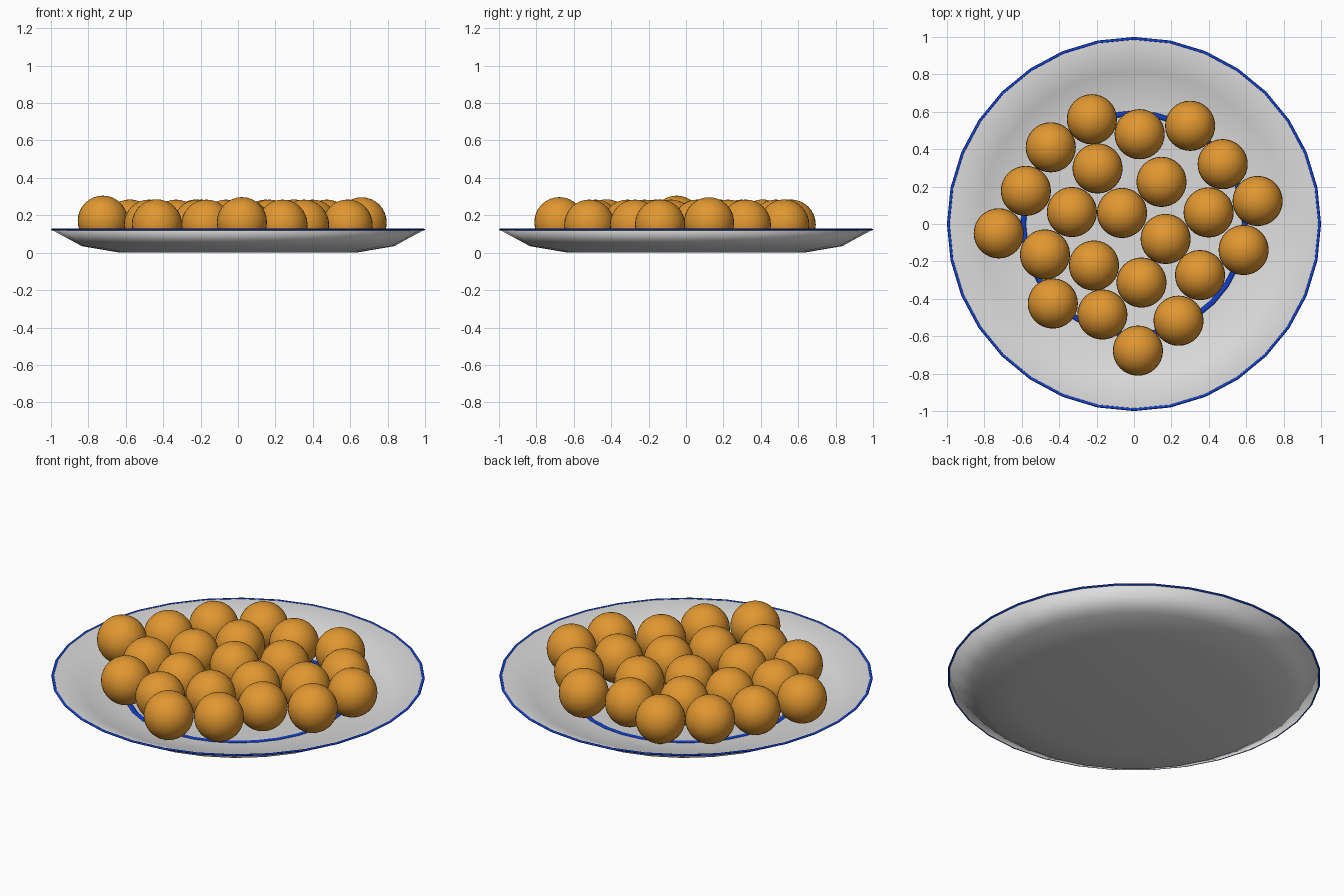
import bpy, bmesh, math
from mathutils import Matrix

if "Cube" in bpy.data.objects:
    bpy.data.objects.remove(bpy.data.objects["Cube"])


def material(name, rgb):
    m = bpy.data.materials.new(name)
    m.diffuse_color = (*rgb, 1)
    m.use_nodes = True
    m.node_tree.nodes["Principled BSDF"].inputs["Base Color"].default_value = m.diffuse_color
    return m


WHITE = material("porcelain white", (0.72, 0.72, 0.72))
BLUE = material("glaze blue", (0.006, 0.05, 0.6))
ORANGE = material("golden orange", (0.75, 0.31, 0.03))


def finish(bm, name, mat):
    bmesh.ops.remove_doubles(bm, verts=bm.verts, dist=1e-5)
    bmesh.ops.recalc_face_normals(bm, faces=bm.faces)
    mesh = bpy.data.meshes.new(name)
    bm.to_mesh(mesh)
    bm.free()
    mesh.materials.append(mat)
    mesh.polygons.foreach_set("use_smooth", [True] * len(mesh.polygons))
    ob = bpy.data.objects.new(name, mesh)
    bpy.context.collection.objects.link(ob)
    return ob


def lathe(name, profile, mat, steps=32, closed=False):
    """Spin an (r, z) profile about the z axis."""
    bm = bmesh.new()
    vs = [bm.verts.new((r, 0, z)) for r, z in profile]
    pairs = list(zip(vs, vs[1:])) + ([(vs[-1], vs[0])] if closed else [])
    edges = [bm.edges.new(p) for p in pairs]
    bmesh.ops.spin(bm, geom=vs + edges, cent=(0, 0, 0), axis=(0, 0, 1),
                   angle=math.tau, steps=steps, use_merge=True)
    return finish(bm, name, mat)


def ring(name, radius, z, width, height):
    """Thin painted band with an oval section."""
    section = [(radius + width * math.cos(a), z + height * math.sin(a))
               for a in (i * math.tau / 8 for i in range(8))]
    return lathe(name, section, BLUE, closed=True)


# Shallow plate: underside, then rim, then top surface
lathe("plate", [(0, 0), (0.63, 0), (0.835, 0.035), (0.995, 0.122),
                (0.985, 0.126), (0.82, 0.05), (0.61, 0.016), (0, 0.016)], WHITE)

# Blue bands on the rim and around the floor
ring("rim_band", 0.992, 0.124, 0.008, 0.005)
ring("floor_band", 0.592, 0.016, 0.014, 0.004)

# Round dumplings: resting on the floor, the outer ones lifted by the slope
R = 0.134
SPOTS = [(-.225, .56), (.03, .48), (.30, .525), (-.445, .41), (-.195, .297),
         (.147, .225), (.474, .32), (-.578, .177), (-.332, .064), (-.064, .059),
         (.399, .062), (.661, .123), (-.723, -.05), (-.476, -.163), (-.214, -.222),
         (.169, -.08), (.586, -.139), (.353, -.273), (.04, -.313), (-.434, -.425),
         (-.169, -.484), (.238, -.517), (.021, -.677)]
for i, (x, y) in enumerate(SPOTS):
    z = 0.15 + 0.17 * max(0, math.hypot(x, y) - 0.6)
    bm = bmesh.new()
    bmesh.ops.create_uvsphere(bm, u_segments=32, v_segments=16, radius=R,
                              matrix=Matrix.Translation((x, y, z)))
    finish(bm, f"dumpling_{i + 1:02d}", ORANGE)
